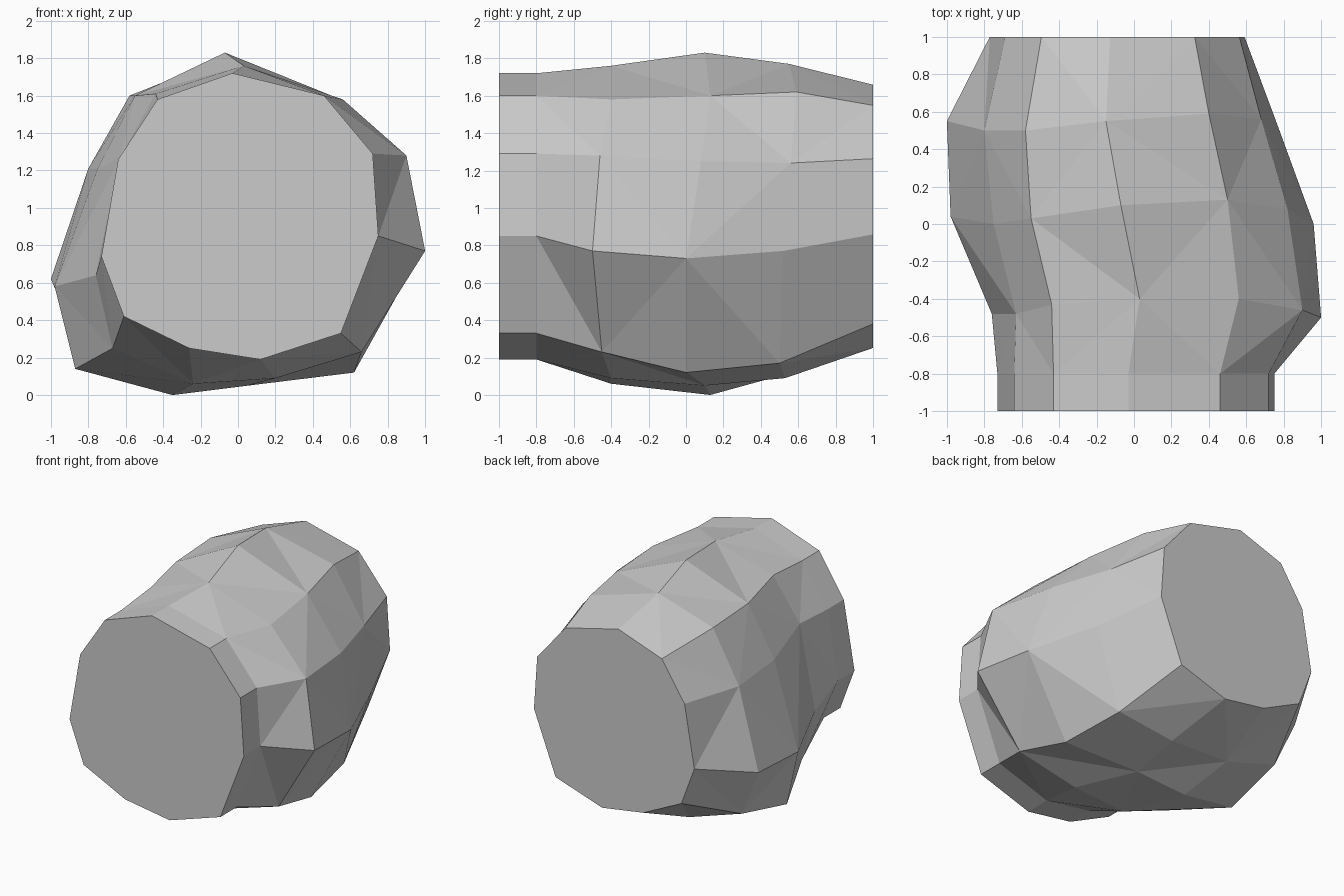
import bpy
import bmesh

if "Cube" in bpy.data.objects:
    bpy.data.objects.remove(bpy.data.objects["Cube"])

# End outline (x, z), clockwise from the top
END = [(-.03, 1.72), (.46, 1.60), (.72, 1.29), (.75, .85), (.55, .33), (.12, .19),
       (-.26, .25), (-.61, .42), (-.73, .74), (-.64, 1.26), (-.43, 1.58)]


def end_ring(y, scale=1.0, shift=0.0):
    """End outline placed at y, scaled about its middle."""
    return [((x - .01) * scale + .01 + shift, y, (z - .955) * scale + .955)
            for x, z in END]


# Irregular swollen sections along the body
FRONT_BULGE = [(.03, -.40, 1.76), (.56, -.40, 1.58), (.90, -.46, 1.28), (1.0, -.50, .77),
               (.66, -.45, .23), (.20, -.40, .09), (-.24, -.40, .06), (-.67, -.45, .25),
               (-.76, -.48, .64), (-.63, -.48, 1.27), (-.44, -.43, 1.61)]
MIDDLE = [(-.07, .10, 1.83), (.50, .13, 1.60), (.82, .08, 1.25), (.96, .0, .73),
          (.62, .0, .12), (.05, .10, .05), (-.35, .13, 0), (-.87, .02, .14),
          (-.98, .04, .58), (-.75, .0, 1.21), (-.55, .03, 1.60)]
BACK_BULGE = [(-.15, .55, 1.77), (.40, .59, 1.62), (.68, .56, 1.24), (.77, .52, .77),
              (.55, .50, .17), (.10, .53, .09), (-.40, .53, .11), (-.84, .52, .25),
              (-1.0, .55, .62), (-.80, .50, 1.21), (-.58, .50, 1.60)]

rings = [end_ring(-1), end_ring(-.8), FRONT_BULGE, MIDDLE, BACK_BULGE,
         end_ring(1, .92, -.10)]
n = len(END)

# Body: triangulated skin between sections, diagonals in a checker pattern
bm = bmesh.new()
v = [[bm.verts.new(p) for p in ring] for ring in rings]
for r in range(len(rings) - 1):
    for c in range(n):
        d = (c + 1) % n
        a, b, e, f = v[r][c], v[r][d], v[r + 1][d], v[r + 1][c]
        column = c if c < 7 else c - n
        if r == 0:
            bm.faces.new((a, b, e, f))
        elif (r + column) % 2 == 0:
            bm.faces.new((a, b, e))
            bm.faces.new((a, e, f))
        else:
            bm.faces.new((a, b, f))
            bm.faces.new((b, e, f))

# Flat end caps
bm.faces.new(v[0])
bm.faces.new(v[-1])
bmesh.ops.recalc_face_normals(bm, faces=bm.faces[:])

mesh = bpy.data.meshes.new("faceted_body")
bm.to_mesh(mesh)
bm.free()
body = bpy.data.objects.new("faceted_body", mesh)
bpy.context.collection.objects.link(body)

grey = bpy.data.materials.new("light grey")
grey.diffuse_color = (.6, .6, .6, 1)
grey.use_nodes = True
grey.node_tree.nodes["Principled BSDF"].inputs["Base Color"].default_value = grey.diffuse_color
mesh.materials.append(grey)
